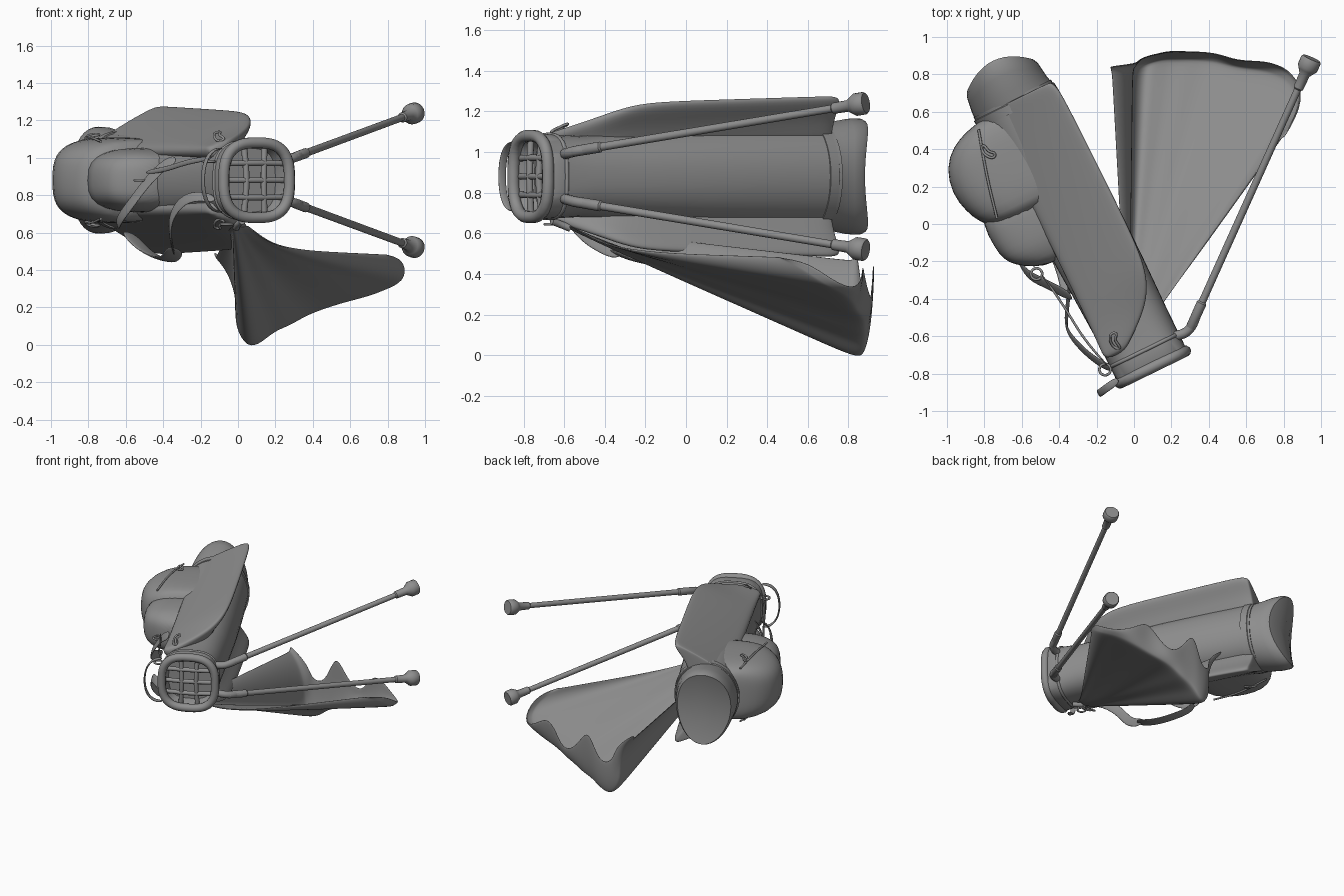
import bpy, bmesh, math
from mathutils import Vector, Matrix

if "Cube" in bpy.data.objects:
    bpy.data.objects.remove(bpy.data.objects["Cube"])

ANG = math.radians(26)
CU, SU = math.cos(ANG), math.sin(ANG)
# bag frame: u across, v along the bag from mouth to base, w up
BAG = Matrix(((CU, -SU, 0, .1), (SU, CU, 0, -.765), (0, 0, 1, .88), (0, 0, 0, 1)))
WORLD = Matrix.Identity(4)
GREY = bpy.data.materials.new("dark_grey")
GREY.diffuse_color = (.27, .27, .27, 1)
GREY.use_nodes = True
GREY.node_tree.nodes["Principled BSDF"].inputs["Base Color"].default_value = GREY.diffuse_color


def make(name, verts, faces, matrix=BAG, subsurf=0, thick=0, angle=40):
    bm = bmesh.new()
    vs = [bm.verts.new(matrix @ Vector(p)) for p in verts]
    for f in faces:
        bm.faces.new([vs[i] for i in f])
    bmesh.ops.recalc_face_normals(bm, faces=bm.faces)
    me = bpy.data.meshes.new(name)
    bm.to_mesh(me)
    bm.free()
    me.materials.append(GREY)
    ob = bpy.data.objects.new(name, me)
    bpy.context.collection.objects.link(ob)
    if thick:
        m = ob.modifiers.new("thickness", 'SOLIDIFY')
        m.thickness, m.offset = thick, 0
    if subsurf:
        m = ob.modifiers.new("smooth", 'SUBSURF')
        m.levels = m.render_levels = subsurf
    bpy.ops.object.select_all(action='DESELECT')
    ob.select_set(True)
    bpy.context.view_layer.objects.active = ob
    bpy.ops.object.shade_smooth_by_angle(angle=math.radians(180 if subsurf else angle))
    return ob


def loft(name, rings, closed=True, caps=True, **kw):
    n = len(rings[0])
    faces = []
    for i in range(len(rings) - 1):
        for j in range(n if closed else n - 1):
            k = (j + 1) % n
            faces.append((i * n + j, i * n + k, (i + 1) * n + k, (i + 1) * n + j))
    if caps:
        faces += [tuple(range(n)), tuple((len(rings) - 1) * n + j for j in range(n))]
    return make(name, [p for r in rings for p in r], faces, **kw)


def oval(v, cu, ru, rw, p=2.0, n=40, bow=0, umax=9):
    out = []
    for i in range(n):
        a = 2 * math.pi * i / n
        c, s = math.cos(a), math.sin(a)
        u = ru * math.copysign(abs(c) ** (2 / p), c)
        w = rw * math.copysign(abs(s) ** (2 / p), s)
        out.append((min(cu + u, umax), v - bow * (u * u - .2 * w * w), w))
    return out


def lathe(name, a, b, profile, n=20, **kw):
    a, b = Vector(a), Vector(b)
    q = (b - a).to_track_quat('Z', 'Y')
    rings = [[a + (b - a) * t + q @ Vector((r * math.cos(2 * math.pi * i / n), r * math.sin(2 * math.pi * i / n), 0))
              for i in range(n)] for t, r in profile]
    return loft(name, rings, **kw)


def tube(name, pts, r, cyclic=False, matrix=BAG):
    cu = bpy.data.curves.new(name, 'CURVE')
    cu.dimensions, cu.bevel_depth, cu.bevel_resolution = '3D', r, 3
    cu.use_fill_caps = True
    cu.materials.append(GREY)
    sp = cu.splines.new('BEZIER')
    sp.bezier_points.add(len(pts) - 1)
    for bp, p in zip(sp.bezier_points, pts):
        bp.co = matrix @ Vector(p)
        bp.handle_left_type = bp.handle_right_type = 'AUTO'
    sp.use_cyclic_u = cyclic
    ob = bpy.data.objects.new(name, cu)
    bpy.context.collection.objects.link(ob)
    return ob


def ribbon(name, pts, across, width, thick=.014):
    d = Vector(across).normalized() * width / 2
    return loft(name, [[Vector(p) - d, Vector(p) + d] for p in pts], closed=False, caps=False,
                thick=thick, subsurf=2)


# bag tube with open mouth, folding into a recessed floor
loft("bag_body", [oval(*s) for s in (
    (.10, 0, .16, .17, 3), (.03, 0, .17, .18, 3.2), (0, 0, .19, .2, 3.2), (.02, 0, .205, .21, 3.2),
    (.10, 0, .205, .208, 2.8), (.25, 0, .205, .20, 2.5), (.55, -.005, .215, .22, 2.3), (.9, -.015, .225, .238, 2.2),
    (1.3, -.03, .23, .25, 2.1), (1.62, -.045, .23, .255, 2.1))])
# base cap with a raised band and a bowed end
loft("base_cap", [oval(v, u, ru, rw, bow=b) for v, u, ru, rw, b in (
    (1.55, -.04, .22, .25, 0), (1.55, -.04, .238, .264, 0), (1.60, -.045, .238, .264, 0), (1.605, -.045, .228, .256, 0),
    (1.66, -.05, .222, .268, .3), (1.74, -.05, .216, .284, 1), (1.80, -.05, .21, .286, 1.5),
    (1.822, -.05, .195, .275, 1.6), (1.81, -.05, .1, .14, 1.6))])
# mouth rim and collar
tube("mouth_rim", oval(.0, 0, .195, .2, 2.8, 32), .03, True)
tube("collar_band", oval(.1, 0, .202, .205, 2.8, 32), .011, True)
# club dividers
for i in (-1, 1):
    tube("divider_column", [(i * .06, .03, -.18), (i * .052, .02, 0), (i * .06, .03, .18)], .017)
for i in (-1, 0, 1):
    tube("divider_row", [(-.175, .03, i * .09), (0, .02, i * .092), (.175, .03, i * .09)], .016)
# carry handle beside the mouth
ribbon("rim_handle", [(-.19, .02, .17), (-.26, .01, .165), (-.31, 0, .1), (-.325, 0, 0),
                      (-.31, 0, -.1), (-.26, .01, -.165), (-.19, .02, -.17)], (0, 1, 0), .045)

# large side pockets, mirrored above and below
SIDE = [(.14, -.1, .21), (.2, -.02, .24), (.3, .1, .29), (.4, .165, .335), (.5, .195, .365), (.65, .21, .38),
        (1.0, .21, .39), (1.5, .205, .405), (1.57, .195, .405), (1.605, .18, .395), (1.61, .16, .38)]
for s, side in ((1, "upper"), (-1, "lower")):
    rings = []
    for v, um, h in SIDE:
        l, b = -.22, .17
        rings.append([(l + .03, v, s * .1), (l, v, s * b)] +
                     [(l + (um - l) * t, v, s * (b + (h - b) * t + .05 * t * (1 - t))) for t in (.15, .4, .7, .92)] +
                     [(um, v, s * (h - .005)), (um + .005, v, s * (h - .04)),
                      (um - .08, v, s * max(.14, h - .14)), (um * .4, v, s * .1)])
    loft(side + "_pocket", rings, subsurf=2)
    # zip pull
    tube(side + "_zip_pull", [(-.12, .17, s * .215), (-.115, .22, s * .245), (-.1, .25, s * .258),
                              (-.13, .25, s * .248)], .007, True)

# ball pocket and accessory pocket on the left
for name, secs in (
    ("ball_pocket", [(1.595, -.22, .15), (1.57, -.34, .19), (1.53, -.44, .215), (1.44, -.53, .23), (1.3, -.56, .23),
                     (1.19, -.535, .23), (1.09, -.49, .22), (1.03, -.40, .2)]),
    ("front_pocket", [(1.2, -.48, .175), (1.0, -.485, .175), (.9, -.475, .17), (.84, -.45, .16), (.79, -.39, .14),
                      (.73, -.28, .11)])):
    loft(name, [oval(v, -.15, -.15 - u, hw, 3, 28, umax=0) for v, u, hw in secs], subsurf=1)
for s in (1, -1):
    tube("ball_pocket_seam", [(-.28, 1.55, s * .21), (-.35, 1.3, s * .226), (-.4, 1.08, s * .207)], .007)
    tube("ball_zip_pull", [(-.30, 1.46, s * .232), (-.28, 1.42, s * .245), (-.26, 1.39, s * .243),
                           (-.285, 1.385, s * .24)], .007, True)

# shoulder straps
ribbon("front_strap", [(-.2, .08, -.1), (-.27, .18, -.08), (-.31, .29, -.11), (-.33, .38, -.2), (-.3, .44, -.29),
                       (-.25, .52, -.35), (-.2, .6, -.39)], (.1, .45, .5), .075)
ribbon("shoulder_pad", [(-.22, .54, -.36), (-.19, .64, -.41), (-.17, .76, -.43), (-.18, .87, -.41),
                        (-.23, .95, -.36), (-.3, .97, -.27)], (1, .3, -.2), .14, .02)
ribbon("rear_strap", [(-.22, .52, .12), (-.28, .6, .07), (-.34, .68, -.03), (-.39, .74, -.13), (-.4, .86, -.21),
                      (-.34, 1.0, -.25)], (.1, .6, .5), .085)
ribbon("thin_strap", [(-.21, .1, .12), (-.27, .3, .1), (-.28, .5, .06), (-.32, .72, .04)], (0, .1, 1), .03)
for n, c in (("strap_ring", (-.235, .1, .1)), ("towel_ring", (-.1, .16, -.235)), ("buckle_ring", (-.34, .72, .0))):
    tube(n, [(c[0] + .03 * math.cos(k * math.pi / 4), c[1] + .03 * math.sin(k * math.pi / 4), c[2])
             for k in range(8)], .007, True)

# stand legs, mirrored about the bag's middle plane
for s, side in ((1, "upper"), (-1, "lower")):
    hip, foot = (.30, -.56, .88 + s * .122), (.95, .885, .88 + s * .362)
    lathe(side + "_leg", hip, foot, [(0, .02), (.005, .026), (.095, .027), (.1, .02), (.885, .019), (.89, .027),
          (.94, .029), (.955, .045), (.965, .056), (.995, .056), (1, .05)], matrix=WORLD)
    tube(side + "_leg_hinge", [(.22, -.6, .88 + s * .11), (.275, -.58, .88 + s * .115),
                               (.305, -.55, .88 + s * .123), (.335, -.483, .88 + s * .134)], .026, matrix=WORLD)

# towel hanging from the mouth: a sagging sheet (HULL) whose far hem curls up in waves (HEM)
HULL = [(-.12, .80, .47), (-.05, .80, .39), (.0, .82, .22), (-.02, .83, .08), (.05, .84, -.03), (.12, .86, .0),
        (.17, .87, .04), (.22, .87, .07), (.29, .87, .10), (.36, .86, .15), (.44, .85, .185), (.53, .83, .21),
        (.61, .82, .23), (.71, .80, .26), (.82, .75, .31), (.88, .66, .35), (.86, .56, .43), (.78, .45, .485)]
HEM = [(-.13, .84, .5), (-.05, .85, .44), (.02, .86, .36), (.03, .88, .28), (.08, .90, .25), (.13, .91, .28),
       (.17, .92, .38), (.22, .925, .48), (.29, .92, .38), (.36, .92, .29), (.45, .91, .27), (.53, .88, .38),
       (.61, .87, .46), (.71, .87, .38), (.83, .83, .32), (.9, .72, .37), (.88, .60, .46), (.8, .46, .48)]
A, B = Vector((-.04, -.6, .63)), Vector((.05, -.57, .64))
rings = []
for i in range(12):
    row = []
    for j, (l, h) in enumerate(zip(HULL, HEM)):
        l, h, k = Vector(l), Vector(h), j / (len(HULL) - 1)
        if i < 8:
            p = A.lerp(B, k).lerp(l, i / 7)
            p.z -= .075 * k * k * math.sin(math.pi * math.sqrt(i / 7))
        else:
            a = (i - 7) / 4 * math.pi / 2
            p = l.lerp(h, math.sin(a))
            p.z = l.z + (h.z - l.z) * (1 - math.cos(a))
        row.append(p)
    rings.append(row)
loft("towel", rings, closed=False, caps=False, matrix=WORLD, subsurf=2, thick=.008)
# towel clip
tube("towel_clip", [(.02, -.66, .66), (.0, -.62, .645), (-.01, -.57, .625)], .018, matrix=WORLD)
